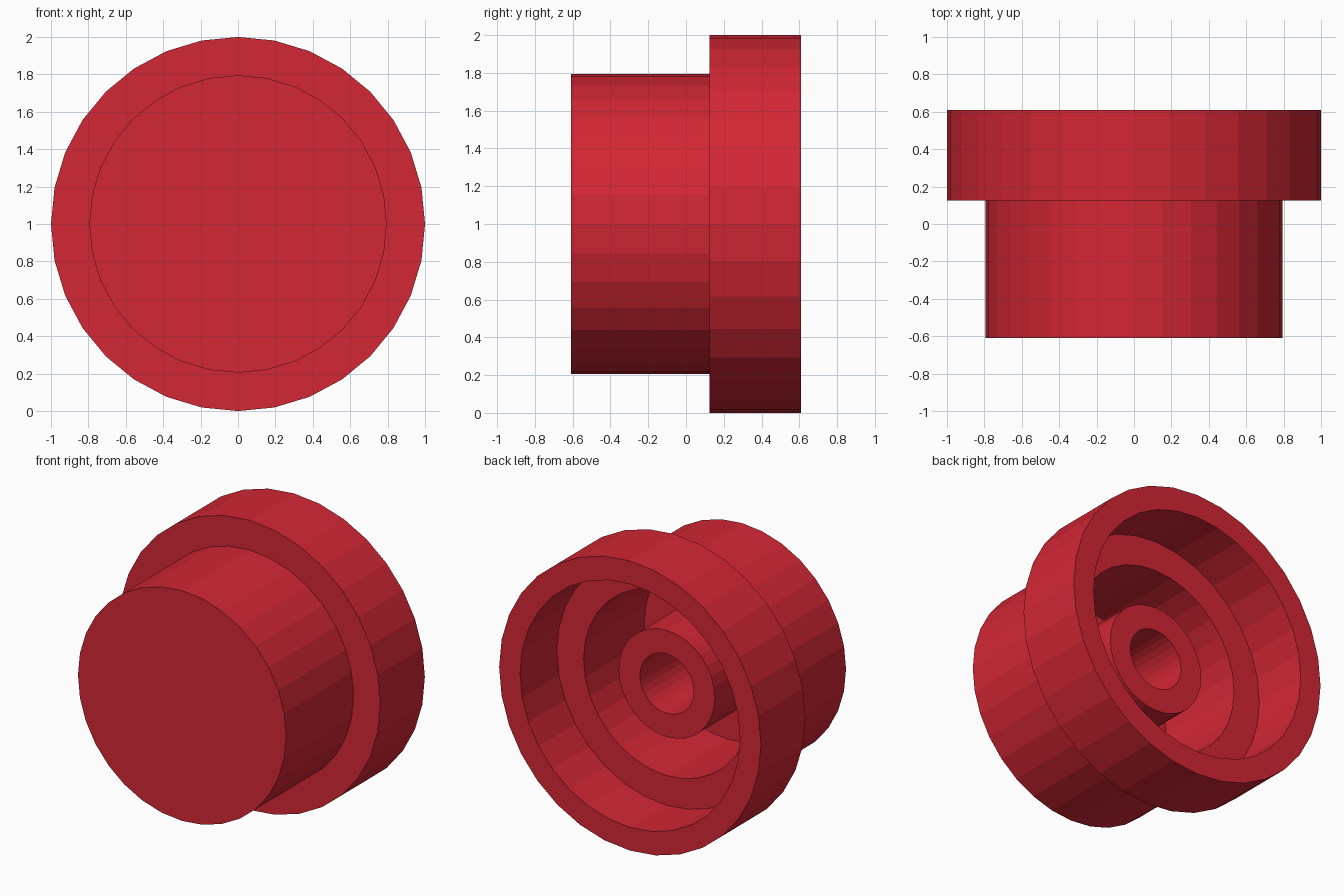
import bpy, bmesh
from math import sin, cos, pi

if "Cube" in bpy.data.objects:
    bpy.data.objects.remove(bpy.data.objects["Cube"])

SIDES = 32
AXIS_Z = 1.0

red = bpy.data.materials.new("red_plastic")
red.diffuse_color = (0.65, 0.02, 0.035, 1)
red.use_nodes = True
red.node_tree.nodes["Principled BSDF"].inputs["Base Color"].default_value = red.diffuse_color


def lathe(name, profile):
    """Revolve (radius, y) points around the y axis; radius 0 closes with a cap."""
    bm = bmesh.new()
    rings = []
    for r, y in profile:
        rings.append([bm.verts.new((r * sin(2 * pi * i / SIDES), y,
                                    AXIS_Z + r * cos(2 * pi * i / SIDES)))
                      for i in range(SIDES)])
    for a, b in zip(rings, rings[1:]):
        for i in range(SIDES):
            j = (i + 1) % SIDES
            bm.faces.new((a[i], a[j], b[j], b[i]))
    bm.faces.new(rings[0])
    bm.faces.new(rings[-1])
    bmesh.ops.recalc_face_normals(bm, faces=bm.faces[:])
    mesh = bpy.data.meshes.new(name)
    bm.to_mesh(mesh)
    bm.free()
    mesh.materials.append(red)
    obj = bpy.data.objects.new(name, mesh)
    bpy.context.collection.objects.link(obj)
    return obj


# Stepped hollow button cap with a central stem socket
lathe("button_cap", [
    (0.795, -0.61), (0.795, 0.125),               # front drum
    (1.0, 0.125), (1.0, 0.61),                    # wide flange
    (0.84, 0.61), (0.84, 0.21),                   # rear recess
    (0.635, 0.21), (0.635, -0.45),                # inner cavity
    (0.368, -0.45), (0.368, 0.21),                # hub
    (0.205, 0.21), (0.205, -0.45),                # blind socket
])
